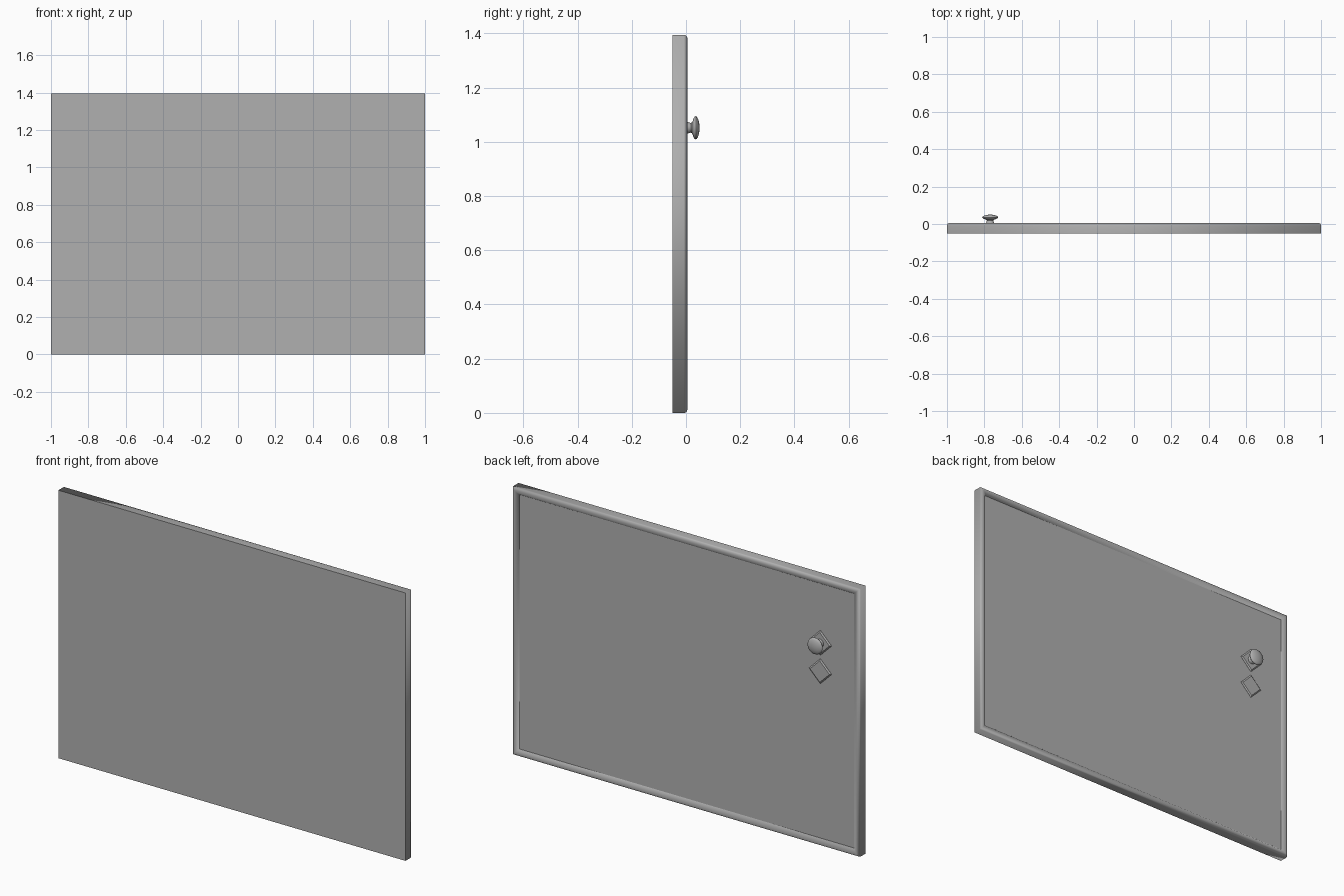
import bpy, bmesh, math

if "Cube" in bpy.data.objects:
    bpy.data.objects.remove(bpy.data.objects["Cube"])

W, H = 1.0, 1.395          # half width and height of the door
KX, KZ = -0.769, 1.052     # knob position
PANEL_Y = -0.008           # depth of the recessed field

grey = bpy.data.materials.new("dark_grey")
grey.diffuse_color = (0.435, 0.435, 0.435, 1)
grey.use_nodes = True
grey.node_tree.nodes["Principled BSDF"].inputs["Base Color"].default_value = grey.diffuse_color


def loft(rings, name, angle=None):
    """Skin closed rings and cap both ends; without an angle only the caps get sharp edges."""
    bm = bmesh.new()
    loops = [[bm.verts.new(p) for p in r] for r in rings]
    n = len(loops[0])
    for a, b in zip(loops, loops[1:]):
        for i in range(n):
            j = (i + 1) % n
            bm.faces.new((a[i], a[j], b[j], b[i]))
    caps = [bm.faces.new(loops[0]), bm.faces.new(loops[-1])]
    for f in bm.faces:
        f.smooth = True
    for c in caps:
        for e in c.edges:
            e.smooth = False
    bmesh.ops.recalc_face_normals(bm, faces=bm.faces)
    me = bpy.data.meshes.new(name)
    bm.to_mesh(me)
    bm.free()
    me.materials.append(grey)
    ob = bpy.data.objects.new(name, me)
    bpy.context.collection.objects.link(ob)
    if angle:
        bpy.ops.object.select_all(action='DESELECT')
        ob.select_set(True)
        bpy.context.view_layer.objects.active = ob
        bpy.ops.object.shade_smooth_by_angle(angle=math.radians(angle))
    return ob


def rect(inset, y):
    x = W - inset
    return [(-x, y, inset), (x, y, inset), (x, y, H - inset), (-x, y, H - inset)]


def circle(r, y, n=32):
    return [(KX + r * math.cos(2 * math.pi * i / n), y,
             KZ + r * math.sin(2 * math.pi * i / n)) for i in range(n)]


def diamond(r, y, z):
    return [(KX + r, y, z), (KX, y, z + r), (KX - r, y, z), (KX, y, z - r)]


# door slab: flat front, softly shaded rounded rim, recessed field at the back
R = 0.013
rim = [(0, -0.05)]
rim += [(R - R * math.cos(t), 0.005 - R + R * math.sin(t))
        for t in (math.radians(a) for a in range(0, 91, 15))]
rim += [(0.020, 0.004), (0.026, 0.001), (0.031, -0.003), (0.035, PANEL_Y)]
loft([rect(i, y) for i, y in rim], "door_panel")

# two bevelled diamond plates, the upper one behind the knob
for name, z in (("upper_plate", KZ), ("lower_plate", KZ - 0.148)):
    loft([diamond(r, y, z) for r, y in
          ((0.065, PANEL_Y - 0.003), (0.065, PANEL_Y + 0.001),
           (0.056, PANEL_Y + 0.006))], name, 35)

# turned knob
knob = [(0.022, PANEL_Y), (0.022, 0.006), (0.019, 0.012), (0.018, 0.018),
        (0.020, 0.022), (0.026, 0.025), (0.035, 0.028), (0.041, 0.032),
        (0.043, 0.036), (0.041, 0.040), (0.034, 0.044), (0.022, 0.048),
        (0.010, 0.0497), (0.003, 0.05)]
loft([circle(r, y) for r, y in knob], "knob", 35)
